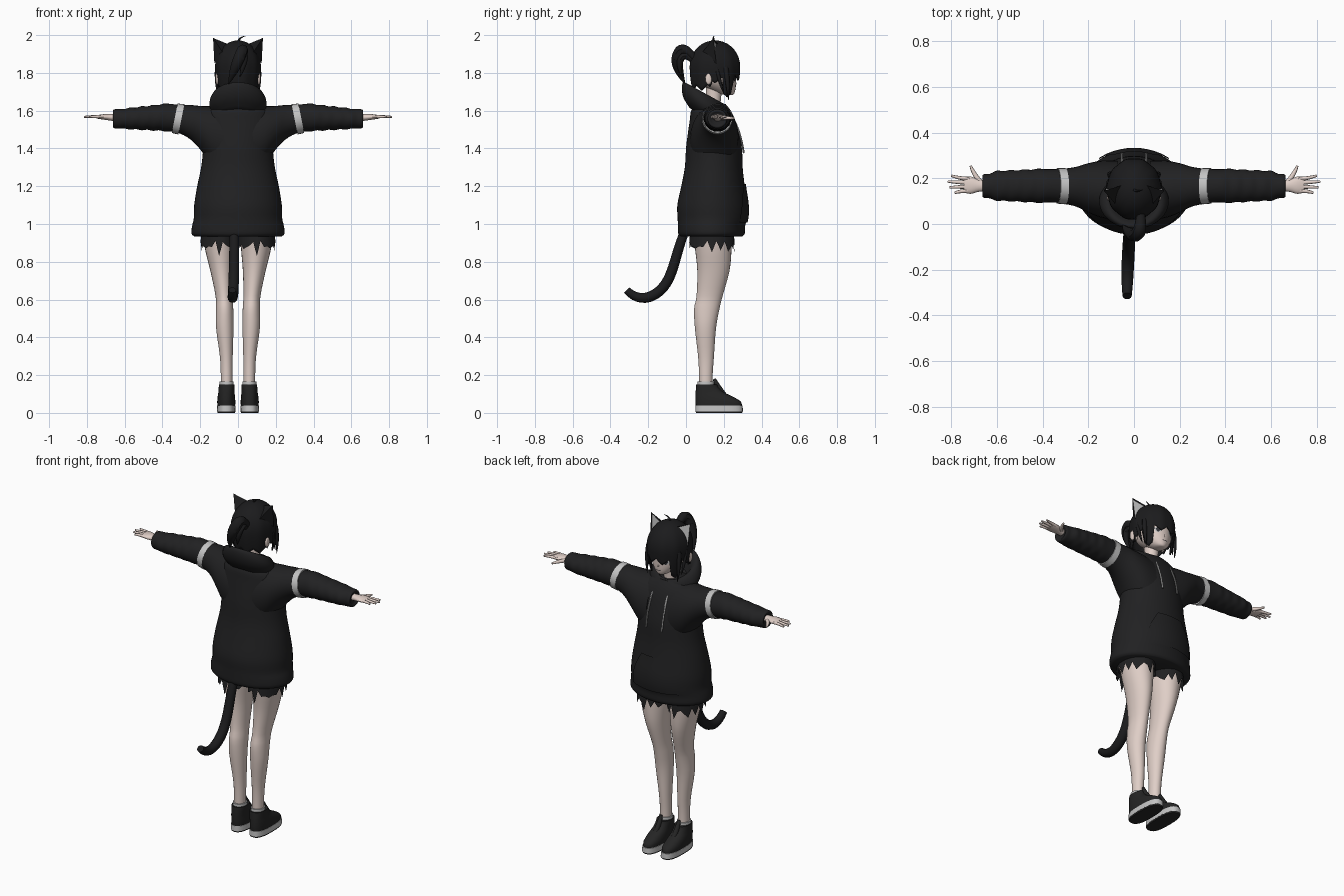
import bpy, bmesh, math
from mathutils import Vector

cube = bpy.data.objects.get("Cube")
if cube:
    bpy.data.objects.remove(cube, do_unlink=True)


def material(name, r, g, b):
    m = bpy.data.materials.new(name)
    m.use_nodes = True
    m.diffuse_color = (r, g, b, 1)
    bsdf = m.node_tree.nodes["Principled BSDF"]
    bsdf.inputs["Base Color"].default_value = (r, g, b, 1)
    bsdf.inputs["Roughness"].default_value = 0.8
    return m


FABRIC = material("black fabric", .015, .015, .016)
HAIR = material("black hair", .011, .011, .012)
SHOE = material("black leather", .018, .018, .018)
SKIN = material("skin", .74, .62, .57)
LIGHT = material("light grey", .55, .55, .55)
GREY = material("mid grey", .3, .3, .3)
DARK = material("eye dark", .03, .03, .035)


def finish(name, mesh, mats, angle=45):
    for m in mats:
        mesh.materials.append(m)
    for p in mesh.polygons:
        p.use_smooth = True
    mesh.set_sharp_from_angle(angle=math.radians(angle))
    ob = bpy.data.objects.new(name, mesh)
    bpy.context.collection.objects.link(ob)
    return ob


def surface(name, nu, nv, f, mat, closed=True, caps=True):
    """Grid of f(i, v), wrapped around in the first direction when closed."""
    bm = bmesh.new()
    cols = nu if closed else nu + 1
    rows = [[bm.verts.new(f(i, j / nv)) for i in range(cols)] for j in range(nv + 1)]
    for a, b in zip(rows, rows[1:]):
        for i in range(nu):
            k = (i + 1) % cols
            bm.faces.new((a[i], a[k], b[k], b[i]))
    if closed and caps:
        bm.faces.new(rows[0])
        bm.faces.new(rows[-1])
    bmesh.ops.remove_doubles(bm, verts=bm.verts, dist=1e-5)
    bmesh.ops.recalc_face_normals(bm, faces=bm.faces)
    mesh = bpy.data.meshes.new(name)
    bm.to_mesh(mesh)
    bm.free()
    return finish(name, mesh, [mat])


def loft(name, rings, mat, axis="z", side=1, n=28, steps=3, power=2, shear=0):
    """Rings of (position, centre a, centre b, radius a, radius b), smoothly joined."""
    segs = len(rings) - 1

    def f(i, v):
        k = min(int(v * segs + 1e-6), segs - 1)
        t = v * segs - k
        q = [rings[max(0, min(segs, k + d))] for d in (-1, 0, 1, 2)]
        p, ca, cb, ra, rb = [
            b + .5 * t * (c - a + t * (2 * a - 5 * b + 4 * c - d + t * (3 * (b - c) + d - a)))
            for a, b, c, d in zip(*q)]
        w = math.tau * i / n
        bend = lambda x: math.copysign(abs(x) ** (2 / power), x)
        a, b = ra * bend(math.cos(w)), rb * bend(math.sin(w))
        p -= shear * b
        co = (ca + a, cb + b, p) if axis == "z" else (p, ca + a, cb + b)
        return (co[0] * side, co[1], co[2])
    return surface(name, n, segs * steps, f, mat)


def tube(name, points, radii, mat, side=1, res=2):
    cu = bpy.data.curves.new(name + " path", "CURVE")
    cu.dimensions = "3D"
    cu.bevel_depth, cu.bevel_resolution, cu.use_fill_caps = 1, res, True
    sp = cu.splines.new("NURBS")
    sp.points.add(len(points) - 1)
    for pt, (x, y, z), r in zip(sp.points, points, radii):
        pt.co, pt.radius = (x * side, y, z, 1), r
    sp.order_u, sp.use_endpoint_u, sp.resolution_u = min(4, len(points)), True, 6
    tmp = bpy.data.objects.new(name + " path", cu)
    bpy.context.collection.objects.link(tmp)
    dg = bpy.context.evaluated_depsgraph_get()
    mesh = bpy.data.meshes.new_from_object(tmp.evaluated_get(dg))
    mesh.name = name
    bpy.data.objects.remove(tmp, do_unlink=True)
    mesh.materials.clear()
    return finish(name, mesh, [mat])


def plate(name, f, target, mat, offset=.004, nu=10, nv=8):
    """Thin patch laid on the face side of the target; f(u, v) gives x and z."""
    def at(i, v):
        x, z = f(i / nu, v)
        return (x, .6, z)
    ob = surface(name, nu, nv, at, mat, closed=False)
    sw = ob.modifiers.new("lay on", "SHRINKWRAP")
    sw.target, sw.wrap_method, sw.wrap_mode = target, "PROJECT", "ABOVE_SURFACE"
    sw.use_project_y, sw.use_positive_direction, sw.use_negative_direction = True, False, True
    sw.offset = offset
    return ob


# Hoodie body
body = loft("hoodie_body", [
    (.935, 0, .135, .232, .165), (.95, 0, .135, .247, .176), (.99, 0, .135, .243, .178),
    (1.03, 0, .14, .234, .184), (1.1, 0, .14, .232, .186), (1.2, 0, .143, .216, .168),
    (1.3, 0, .147, .195, .153), (1.4, 0, .148, .185, .148), (1.48, 0, .145, .188, .135),
    (1.55, 0, .14, .188, .12), (1.6, 0, .132, .16, .105), (1.635, 0, .13, .1, .08)], FABRIC, n=48)
plate("front_pocket", lambda u, v: ((2 * u - 1) * (.15 - .07 * v * v), 1.01 + .2 * v), body, FABRIC, .007)
plate("chest_patch", lambda u, v: (.085 + .055 * u, 1.495 + .025 * v), body, GREY, .003)

# Lowered hood, tipped towards the back
hood = loft("hood", [
    (1.57, 0, .1, .1, .08), (1.6, 0, .1, .14, .11), (1.64, 0, .1, .152, .122),
    (1.68, 0, .1, .135, .118), (1.692, 0, .1, .11, .1), (1.67, 0, .105, .09, .08),
    (1.62, 0, .11, .07, .06)], FABRIC, n=36)
for vert in hood.data.vertices:
    vert.co.z -= .55 * (vert.co.y - .1)
loft("shirt_collar", [(1.55, 0, .15, .085, .08), (1.625, 0, .15, .05, .052)], LIGHT)

# Head and face
loft("neck", [(1.56, 0, .14, .045, .045), (1.64, 0, .145, .036, .038), (1.74, 0, .15, .04, .045)], SKIN)
head = loft("head", [
    (1.683, 0, .228, .012, .018), (1.69, 0, .215, .034, .04), (1.715, 0, .19, .064, .072),
    (1.75, 0, .17, .09, .095), (1.79, 0, .163, .099, .104), (1.85, 0, .16, .1, .112),
    (1.92, 0, .155, .07, .08)], SKIN)
tube("nose", [(0, .25, 1.765), (0, .268, 1.742), (0, .258, 1.735)], [.004, .007, .004], SKIN)
plate("mouth", lambda u, v: (.03 * (u - .5), 1.712 + .004 * v), head, DARK, .002)
for s, label in ((1, "left"), (-1, "right")):
    for part, width, height, mat, off in (("eye_white", .045, .034, LIGHT, .002),
                                          ("iris", .024, .032, DARK, .004)):
        plate(f"{label}_{part}", lambda u, v: (
            s * .042 + width * (u - .5), 1.772 + height * math.sin(math.pi * u) * (v - .5)), head, mat, off)
    loft(f"{label}_ear", [(.09, .125, 1.765, .015, .025), (.112, .12, 1.768, .018, .03),
                          (.118, .118, 1.77, .01, .02)], SKIN, "x", s, 12)


# Hair cap with a jagged hem
def hair_point(i, v):
    w = math.tau * i / 60
    front = math.sin(w)
    hem = 1.79 if front > .78 else 1.7 if front > .4 else 1.775 if front > -.2 else 1.735
    hem -= .03 * abs((i % 6) / 3 - 1)
    if v < .6:
        z, r = math.cos(v / .6 * math.pi / 2) * .137, math.sin(v / .6 * math.pi / 2)
    else:
        k = (v - .6) / .4
        z = (hem - 1.835) * k
        r = 1 - 7 * z * z
    r *= 1 + .012 * math.cos(w * 10) * min(1, 2 * v)
    return (.12 * r * math.cos(w), .153 + .135 * r * front, 1.835 + z)


hair = surface("hair_cap", 60, 15, hair_point, HAIR, caps=False)
shell = hair.modifiers.new("thickness", "SOLIDIFY")
shell.thickness = .008
tube("ponytail", [(.03, .05, 1.87), (.03, -.01, 1.95), (.02, -.06, 1.9), (-.02, -.045, 1.82),
                  (-.05, -.005, 1.74)], [.018, .026, .034, .03, .002], HAIR)
tube("ponytail_strand", [(.03, .03, 1.87), (.04, -.03, 1.93), (.035, -.05, 1.84), (.01, -.02, 1.78)],
     [.015, .022, .02, .002], HAIR)
tube("top_strand", [(0, .15, 1.965), (.01, .14, 1.99), (.04, .15, 1.995)], [.006, .005, .001], HAIR)

for s, label in ((1, "left"), (-1, "right")):
    # Side locks
    tube(f"{label}_front_lock", [(.1, .21, 1.83), (.112, .222, 1.75), (.1, .225, 1.655)], [.014, .014, .001], HAIR, s)
    tube(f"{label}_side_lock", [(.112, .16, 1.83), (.116, .18, 1.75), (.108, .2, 1.69)], [.01, .012, .001], HAIR, s)

    # Cat ear with a sunken lighter front
    bm = bmesh.new()
    outer, inner, back, tip = [bm.verts.new((x * s, y, z)) for x, y, z in (
        (.125, .16, 1.85), (.035, .175, 1.945), (.075, .08, 1.9), (.132, .145, 1.985))]
    face = bm.faces.new((outer, inner, tip))
    for trio in ((outer, back, tip), (inner, back, tip), (outer, inner, back)):
        bm.faces.new(trio)
    bmesh.ops.recalc_face_normals(bm, faces=bm.faces)
    bmesh.ops.inset_region(bm, faces=[face], thickness=.008, depth=-.006)
    face.material_index = 1
    mesh = bpy.data.meshes.new("cat_ear")
    bm.to_mesh(mesh)
    bm.free()
    finish(f"{label}_cat_ear", mesh, [HAIR, LIGHT], 20)

    # Sleeve with soft folds and a reflective band
    folds = [(.39 + .03 * k, .167, 1.564 - .001 * k, .073 - .0015 * k + .004 * (k % 2),
              .074 - .0025 * k - .005 * (k % 2)) for k in range(8)]
    loft(f"{label}_sleeve", [
        (.07, .148, 1.44, .13, .18), (.14, .152, 1.47, .125, .155), (.2, .158, 1.51, .108, .115),
        (.25, .163, 1.538, .088, .092), (.3, .165, 1.553, .078, .077), (.35, .167, 1.562, .073, .073)]
        + folds + [(.63, .166, 1.557, .054, .052), (.655, .166, 1.557, .052, .05),
                   (.663, .166, 1.557, .045, .042), (.655, .166, 1.557, .03, .03)], FABRIC, "x", s, 28)
    loft(f"{label}_sleeve_band", [(.3, .165, 1.554, .079, .08), (.335, .167, 1.56, .078, .078)],
         LIGHT, "x", s, shear=.2)

    # Hand
    loft(f"{label}_palm", [(.63, .166, 1.562, .022, .02), (.68, .168, 1.565, .027, .017),
                           (.715, .17, 1.567, .038, .014), (.745, .171, 1.567, .033, .009)], SKIN, "x", s, 16)
    tube(f"{label}_thumb", [(.67, .18, 1.563), (.7, .215, 1.562), (.715, .255, 1.56)], [.012, .011, .005], SKIN, s)
    for k, (reach, root, end) in enumerate(((.8, .198, .212), (.815, .181, .186), (.808, .163, .16), (.785, .145, .136))):
        tube(f"{label}_finger_{k + 1}", [(.72, root, 1.567), (.76, root, 1.57), (reach, end, 1.567)],
             [.009, .009, .005], SKIN, s)

    # Drawstring
    tube(f"{label}_drawstring", [(.045, .2, 1.62), (.05, .255, 1.57), (.055, .29, 1.49), (.052, .306, 1.375)],
         [.005] * 4, GREY, s)

    # Leg and ragged shorts
    loft(f"{label}_leg", [
        (.1, .06, .105, .03, .035), (.2, .06, .105, .031, .036), (.3, .062, .106, .034, .042),
        (.45, .07, .103, .046, .056), (.55, .071, .11, .046, .067), (.62, .074, .125, .045, .069),
        (.75, .086, .145, .06, .085), (.86, .095, .145, .078, .096), (.95, .1, .14, .088, .105)], SKIN, side=s)

    def shorts_point(i, v):
        w, low = math.tau * i / 32, .895 if i % 4 else .85
        low += .02 * math.sin(i * 2.3) - (.015 if i % 4 == 2 else 0)
        grow = 1 + .06 * v
        return (s * (.1 + .094 * grow * math.cos(w)), .137 + .115 * grow * math.sin(w), .97 + (low - .97) * v)
    surface(f"{label}_shorts", 32, 3, shorts_point, FABRIC, caps=False)

    # Shoe
    loft(f"{label}_sock", [(.13, .06, .105, .038, .044), (.165, .06, .105, .037, .043)], LIGHT, side=s)
    loft(f"{label}_shoe_tread", [(0, .062, .175, .046, .122), (.008, .062, .175, .048, .125)],
         SHOE, side=s, power=2.7)
    loft(f"{label}_shoe_sole", [(.008, .062, .175, .049, .126), (.038, .062, .175, .048, .125)],
         LIGHT, side=s, power=2.7)
    loft(f"{label}_shoe_upper", [
        (.036, .062, .174, .047, .122), (.06, .062, .17, .048, .12), (.085, .062, .15, .046, .1),
        (.11, .061, .125, .043, .074), (.135, .06, .113, .042, .06), (.15, .06, .11, .041, .056)],
        SHOE, side=s, power=2.4)
    tube(f"{label}_shoe_tongue", [(.06, .2, .095), (.06, .165, .14), (.06, .15, .18)], [.016, .016, .008], SHOE, s)
    for k in range(3):
        y, z = .172 + .016 * k, .138 - .014 * k
        tube(f"{label}_lace_{k + 1}", [(.04, y - .01, z - .01), (.06, y + .008, z + .006), (.08, y - .01, z - .01)],
             [.003] * 3, SHOE, s)

# Tail
tube("tail", [(-.02, .03, 1.03), (-.02, -.02, .95), (-.02, -.06, .78), (-.025, -.12, .63), (-.03, -.25, .585),
              (-.03, -.315, .65)], [.022, .025, .027, .028, .027, .02], HAIR, res=4)
